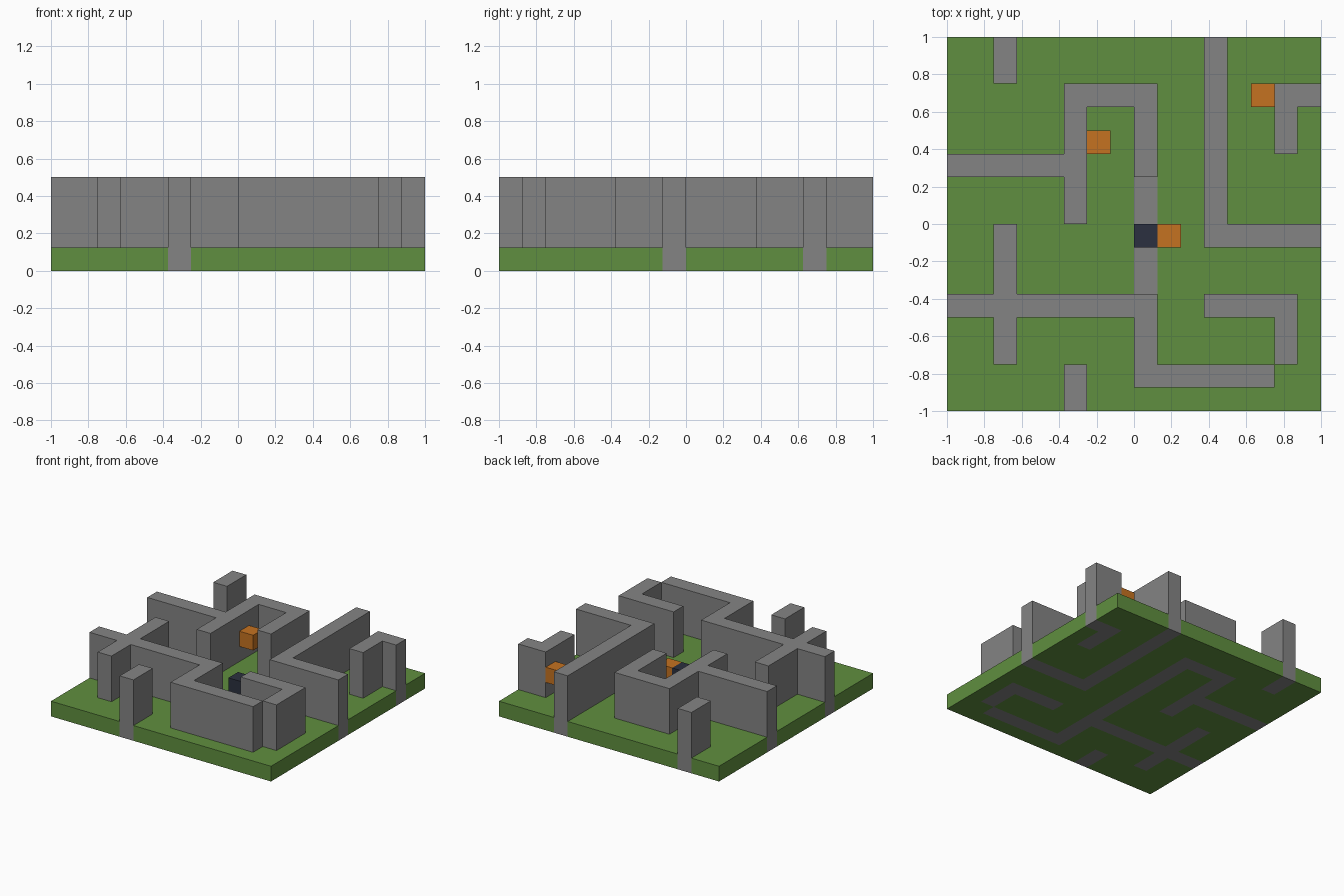
import bpy
import bmesh
from mathutils import Vector

CELL = 0.125      # the maze sits on a 16 x 16 grid of cubes
HALF = 8
WALL_LEVELS = 4   # walls run from the underside to the top

if "Cube" in bpy.data.objects:
    bpy.data.objects.remove(bpy.data.objects["Cube"])


def make_material(name, rgb):
    mat = bpy.data.materials.new(name)
    mat.use_nodes = True
    colour = (*rgb, 1.0)
    mat.diffuse_color = colour
    mat.node_tree.nodes["Principled BSDF"].inputs["Base Color"].default_value = colour
    return mat


def block(x0, y0, x1, y1, z0=0, z1=1):
    """Set of grid cubes filling a box."""
    return {(x, y, z) for x in range(x0, x1)
            for y in range(y0, y1) for z in range(z0, z1)}


# Wall runs as grid rectangles: x start, y start, x end, y end
wall_runs = [
    (2, 14, 3, 16), (0, 10, 6, 11), (5, 8, 6, 14), (5, 13, 9, 14),
    (8, 10, 9, 14), (11, 7, 12, 16), (11, 7, 16, 8), (14, 11, 15, 14),
    (14, 13, 16, 14), (2, 2, 3, 8), (0, 4, 9, 5), (8, 1, 9, 5),
    (8, 1, 14, 2), (14, 2, 15, 5), (11, 4, 15, 5), (5, 0, 6, 2),
]
walls = set()
for run in wall_runs:
    walls |= block(*run, 0, WALL_LEVELS)

# Flush stone threshold joining the two middle walls
threshold = block(8, 5, 9, 10)
grass = block(0, 0, 16, 16) - walls - threshold

# Small cubes on and beside the walls
parts = {
    "grass_base": (grass, make_material("grass green", (0.117, 0.275, 0.050))),
    "stone_walls": (walls | threshold, make_material("stone grey", (0.231, 0.231, 0.231))),
}
orange = make_material("lamp orange", (0.560, 0.170, 0.015))
dark = make_material("dark slate", (0.024, 0.030, 0.050))
parts["arch_lamp"] = ({(6, 11, 2)}, orange)
parts["corner_lamp"] = ({(13, 13, 2)}, orange)
parts["gate_lamp"] = ({(9, 7, 1)}, orange)
parts["gate_block"] = ({(8, 7, 1)}, dark)

solid = set().union(*(cells for cells, _ in parts.values()))


def build_hull(name, cells, mat):
    """Make only the outer faces of a group of grid cubes."""
    bm = bmesh.new()
    for cell in sorted(cells):
        centre = Vector(cell) + Vector((0.5, 0.5, 0.5))
        for axis in range(3):
            for sign in (-1, 1):
                normal = Vector((0, 0, 0))
                normal[axis] = sign
                neighbour = tuple(int(c + n) for c, n in zip(cell, normal))
                if neighbour in solid:
                    continue
                u = Vector((0, 0, 0))
                u[(axis + 1) % 3] = 0.5
                v = normal.cross(u)
                face_centre = centre + normal * 0.5
                corners = (-u - v, u - v, u + v, v - u)
                verts = []
                for corner in corners:
                    p = face_centre + corner - Vector((HALF, HALF, 0))
                    verts.append(bm.verts.new(p * CELL))
                bm.faces.new(verts)
    bmesh.ops.remove_doubles(bm, verts=bm.verts[:], dist=CELL / 100)
    mesh = bpy.data.meshes.new(name)
    bm.to_mesh(mesh)
    bm.free()
    mesh.materials.append(mat)
    obj = bpy.data.objects.new(name, mesh)
    bpy.context.collection.objects.link(obj)
    return obj


for part_name, (part_cells, part_mat) in parts.items():
    build_hull(part_name, part_cells, part_mat)
